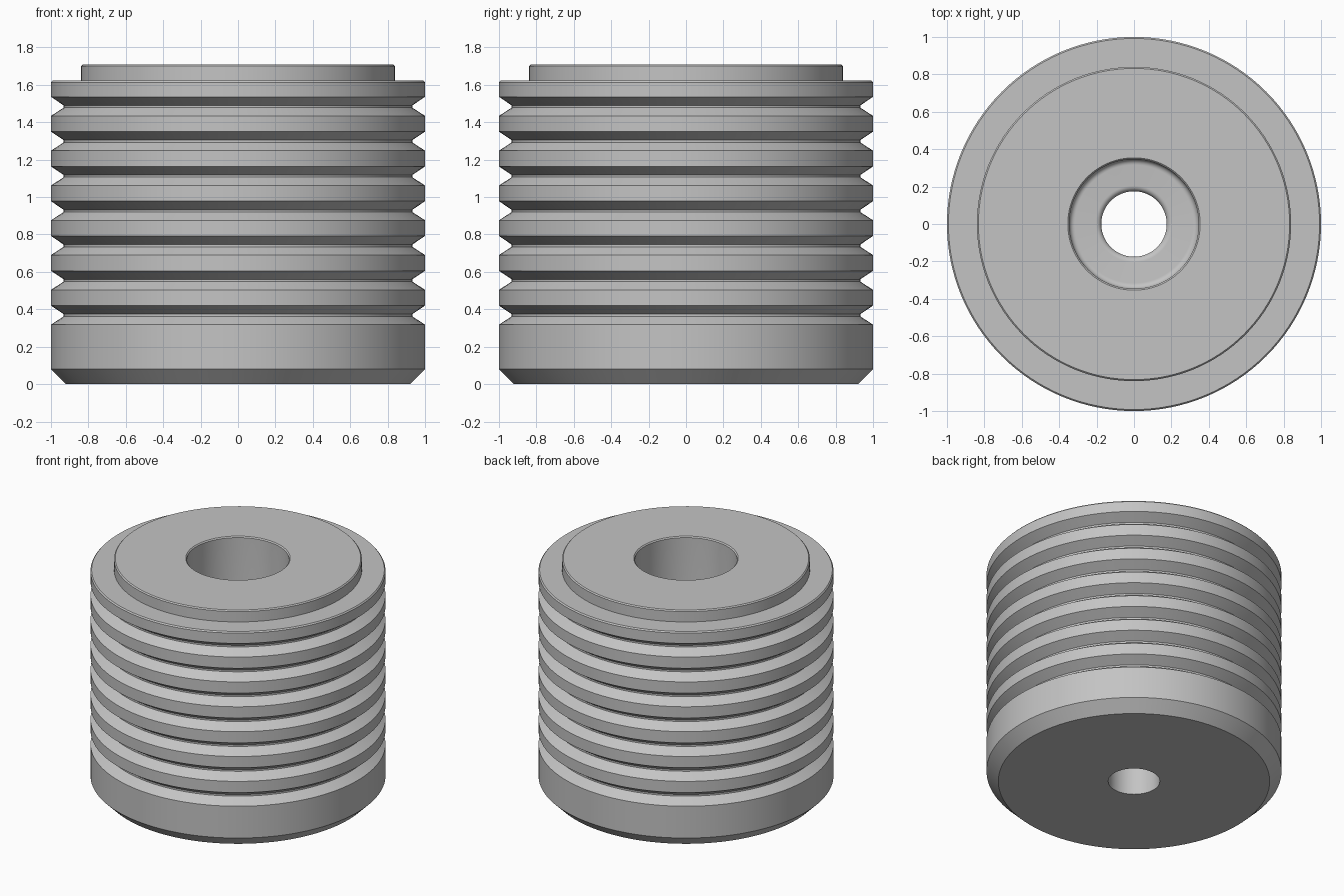
import bpy
import bmesh
import math

SEGMENTS = 128
GROOVES = 7
PITCH = 0.186

cube = bpy.data.objects.get("Cube")
if cube:
    bpy.data.objects.remove(cube, do_unlink=True)

grey = bpy.data.materials.new("plain grey")
grey.use_nodes = True
grey.diffuse_color = (0.55, 0.55, 0.55, 1)
grey.node_tree.nodes["Principled BSDF"].inputs["Base Color"].default_value = grey.diffuse_color


def arc(r, z, radius, start, end, steps=6):
    """Points of a fillet arc around (r, z), angles in degrees."""
    angles = [math.radians(start + (end - start) * i / steps) for i in range(steps + 1)]
    return [(r + radius * math.cos(a), z + radius * math.sin(a)) for a in angles]


def lathe(name, profile):
    """Spin a closed (radius, height) profile around the z axis."""
    bm = bmesh.new()
    rings = []
    for i in range(SEGMENTS):
        a = math.tau * i / SEGMENTS
        rings.append([bm.verts.new((r * math.cos(a), r * math.sin(a), z)) for r, z in profile])
    n = len(profile)
    for i, ring in enumerate(rings):
        after = rings[(i + 1) % SEGMENTS]
        for j in range(n):
            k = (j + 1) % n
            bm.faces.new((ring[j], after[j], after[k], ring[k]))
    bmesh.ops.recalc_face_normals(bm, faces=bm.faces)
    mesh = bpy.data.meshes.new(name)
    bm.to_mesh(mesh)
    bm.free()
    obj = bpy.data.objects.new(name, mesh)
    bpy.context.collection.objects.link(obj)
    mesh.materials.append(grey)
    bpy.ops.object.select_all(action="DESELECT")
    obj.select_set(True)
    bpy.context.view_layer.objects.active = obj
    bpy.ops.object.shade_smooth_by_angle(angle=math.radians(25))
    return obj


# Underside and chamfered base
profile = [(0.175, 0), (0.92, 0), (1, 0.08)]

# Evenly spaced V grooves with a narrow flat floor
for g in range(GROOVES):
    z = 0.318 + g * PITCH
    profile += [(1, z), (0.932, z + 0.044), (0.932, z + 0.056), (1, z + 0.102)]

# Top rim and raised boss
profile += [(1, 1.613), (0.992, 1.622), (0.84, 1.622), (0.84, 1.7), (0.832, 1.708)]

# Counterbore with filleted floor, rounding over into the through hole
floor = 0.4
profile += [(0.354, 1.708), (0.346, 1.7)]
profile += arc(0.316, floor + 0.03, 0.03, 0, -90)
profile += arc(0.205, floor - 0.03, 0.03, 90, 180)

lathe("grooved_cylinder_body", profile)
